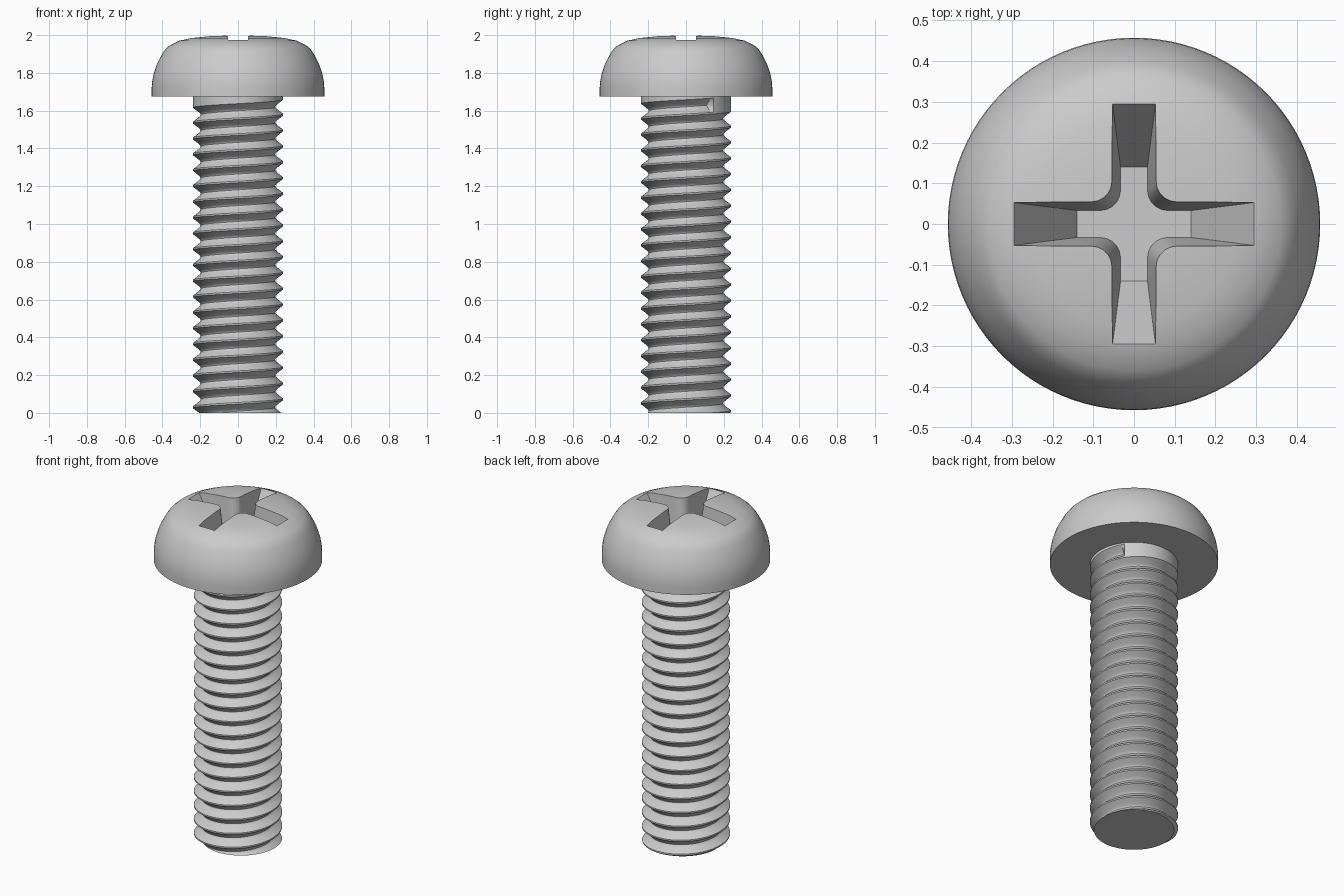
import bpy, bmesh, math

if "Cube" in bpy.data.objects:
    bpy.data.objects.remove(bpy.data.objects["Cube"])

SEG = 96
HEAD_Z = 1.675                 # underside of the head
R_MAJOR, R_MINOR = 0.239, 0.197
PITCH, RIDGE_Z = 0.0837, 0.03  # RIDGE_Z: lowest ridge height on the -x side
GROOVE_END = 19.1              # turns at which the groove stops


def make_object(name, bm):
    bmesh.ops.recalc_face_normals(bm, faces=bm.faces[:])
    mesh = bpy.data.meshes.new(name)
    bm.to_mesh(mesh)
    bm.free()
    obj = bpy.data.objects.new(name, mesh)
    bpy.context.collection.objects.link(obj)
    return obj


def activate(obj):
    bpy.ops.object.select_all(action='DESELECT')
    obj.select_set(True)
    bpy.context.view_layer.objects.active = obj


# Head: lathed pan profile
profile = [(0, HEAD_Z), (R_MAJOR, HEAD_Z), (0.457, HEAD_Z), (0.457, 1.72), (0.455, 1.75),
           (0.448, 1.79), (0.43, 1.846), (0.40, 1.903), (0.382, 1.928), (0.36, 1.947),
           (0.31, 1.971), (0.255, 1.984), (0.15, 1.995), (0, 2.0)]
bm = bmesh.new()
verts = [bm.verts.new((r, 0, z)) for r, z in profile]
edges = [bm.edges.new(pair) for pair in zip(verts, verts[1:])]
bmesh.ops.spin(bm, geom=verts + edges, cent=(0, 0, 0), axis=(0, 0, 1),
               angle=2 * math.pi, steps=SEG)
bmesh.ops.remove_doubles(bm, verts=bm.verts[:], dist=1e-5)
head = make_object("head", bm)


# Cross recess cutter: tapered cross with rounded inner corners
def cross_outline(length, half_width, fillet=0.05, steps=5):
    pts = []
    for q in range(4):
        c, s = [(1, 0), (0, 1), (-1, 0), (0, -1)][q]
        corner = [(length, -half_width), (length, half_width)]
        mid = half_width + fillet
        for i in range(steps + 1):
            a = -math.pi / 2 - i / steps * math.pi / 2
            corner.append((mid + fillet * math.cos(a), mid + fillet * math.sin(a)))
        pts += [(x * c - y * s, x * s + y * c) for x, y in corner]
    return pts


bm = bmesh.new()
rings = []
for z in (1.72, 2.06):
    t = (z - 1.72) / (1.98 - 1.72)
    rings.append([bm.verts.new((x, y, z))
                  for x, y in cross_outline(0.14 + 0.158 * t, 0.033 + 0.02 * t)])
low, high = rings
for i in range(len(low)):
    j = (i + 1) % len(low)
    bm.faces.new((low[i], low[j], high[j], high[i]))
bm.faces.new(low[::-1])
bm.faces.new(high)
cutter = make_object("recess_cutter", bm)
cutter.hide_render = True

activate(head)
mod = head.modifiers.new("recess", 'BOOLEAN')
mod.operation = 'DIFFERENCE'
mod.solver = 'EXACT'
mod.object = cutter
bpy.ops.object.modifier_apply(modifier=mod.name)
bpy.data.objects.remove(cutter)

# Open the underside where the shank joins
bm = bmesh.new()
bm.from_mesh(head.data)
bmesh.ops.delete(bm, geom=[v for v in bm.verts if v.co.z < HEAD_Z + 0.001
                           and v.co.xy.length < 0.05], context='VERTS')
bm.to_mesh(head.data)
bm.free()


# Shank: helical grid with a groove that stops just below the head
def thread_radius(z, theta):
    s = (z - RIDGE_Z) / PITCH - (theta - math.pi) / (2 * math.pi)
    k = math.floor(s)
    if k + theta / (2 * math.pi) > GROOVE_END:
        return R_MAJOR
    d = abs(s - k - 0.5)
    rise = (math.hypot(d, 0.1) - 0.1) / (math.hypot(0.45, 0.1) - 0.1)
    return R_MINOR + (R_MAJOR - R_MINOR) * min(1, rise)


fractions = (0, 0.05, 0.2, 0.33, 0.41, 0.46, 0.5, 0.54, 0.59, 0.67, 0.8, 0.95)
samples = [k + f for k in range(-2, 22) for f in fractions]
bm = bmesh.new()
columns = []
for i in range(SEG + 1):
    theta = 2 * math.pi * i / SEG
    column = []
    for s in samples:
        z = RIDGE_Z + PITCH * (s + theta / (2 * math.pi) - 0.5)
        z = min(max(z, 0), HEAD_Z)
        r = thread_radius(z, theta)
        column.append(bm.verts.new((r * math.cos(theta), r * math.sin(theta), z)))
    columns.append(column)
for a, b in zip(columns, columns[1:]):
    for j in range(len(samples) - 1):
        bm.faces.new((a[j], b[j], b[j + 1], a[j + 1]))
bmesh.ops.remove_doubles(bm, verts=bm.verts[:], dist=1e-5)
# Flat tip
rim = [e for e in bm.edges if e.is_boundary and all(v.co.z < 1e-4 for v in e.verts)]
bmesh.ops.holes_fill(bm, edges=rim, sides=0)
shank = make_object("threaded_shank", bm)

for obj in (head, shank):
    activate(obj)
    bpy.ops.object.shade_smooth_by_angle(angle=math.radians(25))
